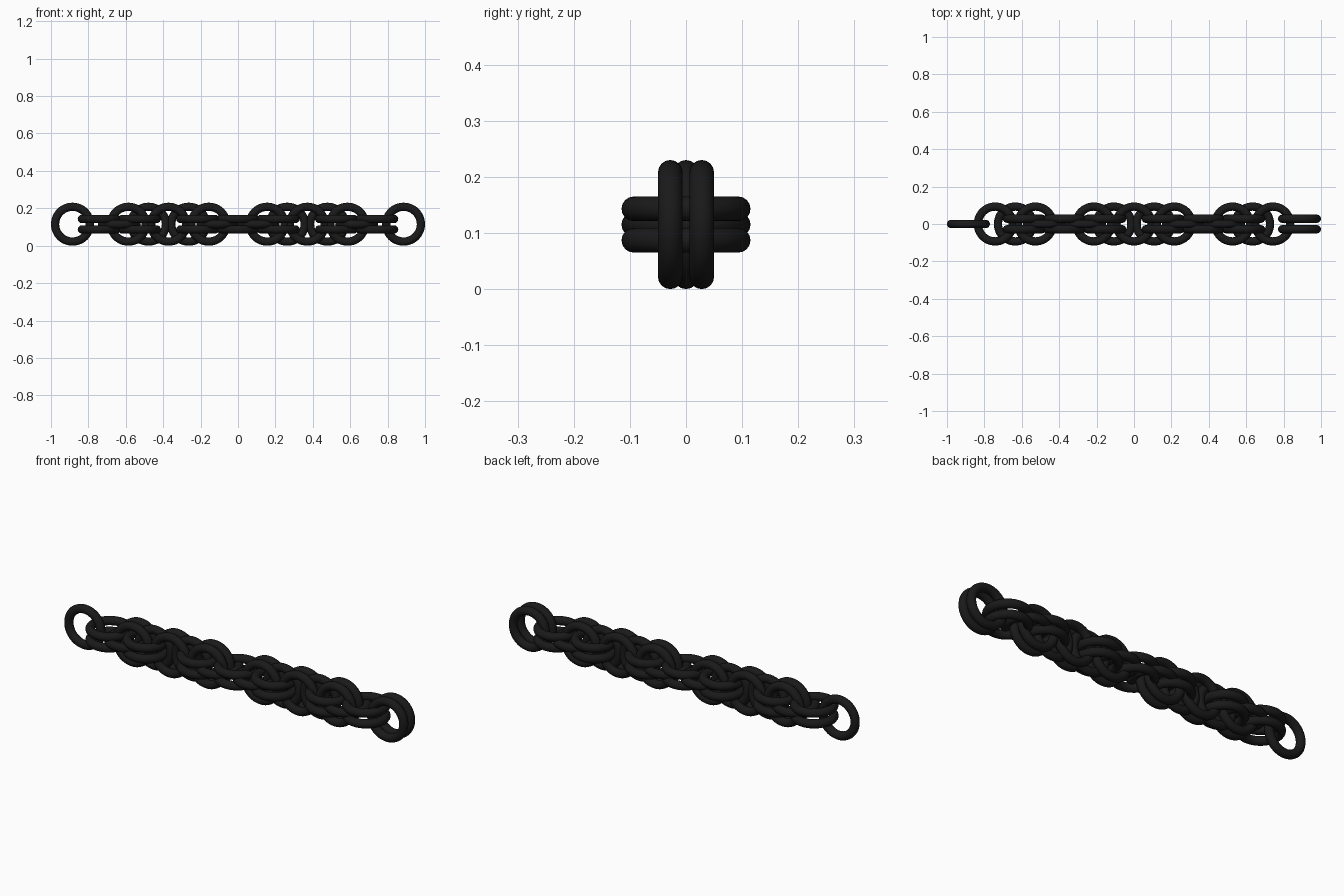
import bpy
import math

if "Cube" in bpy.data.objects:
    bpy.data.objects.remove(bpy.data.objects["Cube"])

R, r = 0.093, 0.022        # ring and wire radius
GAP = 0.028                # sideways offset of paired rings
STEP = 0.1075              # spacing inside a knot
KNOT = 0.371               # spacing between knots
ZC = R + r

mat = bpy.data.materials.new("black_metal")
mat.diffuse_color = (0.01, 0.01, 0.01, 1)
mat.use_nodes = True
mat.node_tree.nodes["Principled BSDF"].inputs["Base Color"].default_value = mat.diffuse_color


def ring(name, x, upright, off):
    """One link: upright lies in the xz plane, otherwise in the xy plane."""
    loc = (x, off, ZC) if upright else (x, 0, ZC + off)
    rot = (math.pi / 2, 0, 0) if upright else (0, 0, 0)
    bpy.ops.mesh.primitive_torus_add(location=loc, rotation=rot, major_radius=R,
                                     minor_radius=r, major_segments=48,
                                     minor_segments=16)
    ob = bpy.context.object
    ob.name = name
    ob.data.materials.append(mat)
    bpy.ops.object.shade_smooth()


def pair(name, x, upright):
    for s in (-1, 1):
        ring(name, x, upright, s * GAP)


# Knots: double rings at ends and middle, single rings between, turned by 90 degrees
for k in range(-2, 3):
    upright = k % 2 == 1
    label = "upright" if upright else "flat"
    for j in range(-2, 3):
        x = k * KNOT + j * STEP
        if abs(x) > 0.76:          # outer half of the end knots is left off
            continue
        if j % 2 == 0:
            pair(label + "_double_link", x, upright)
        else:
            ring(label + "_single_link", x, upright, 0)

# End rings
ring("left_end_ring", -1 + ZC, True, 0)
pair("right_end_ring", 1 - ZC, True)
